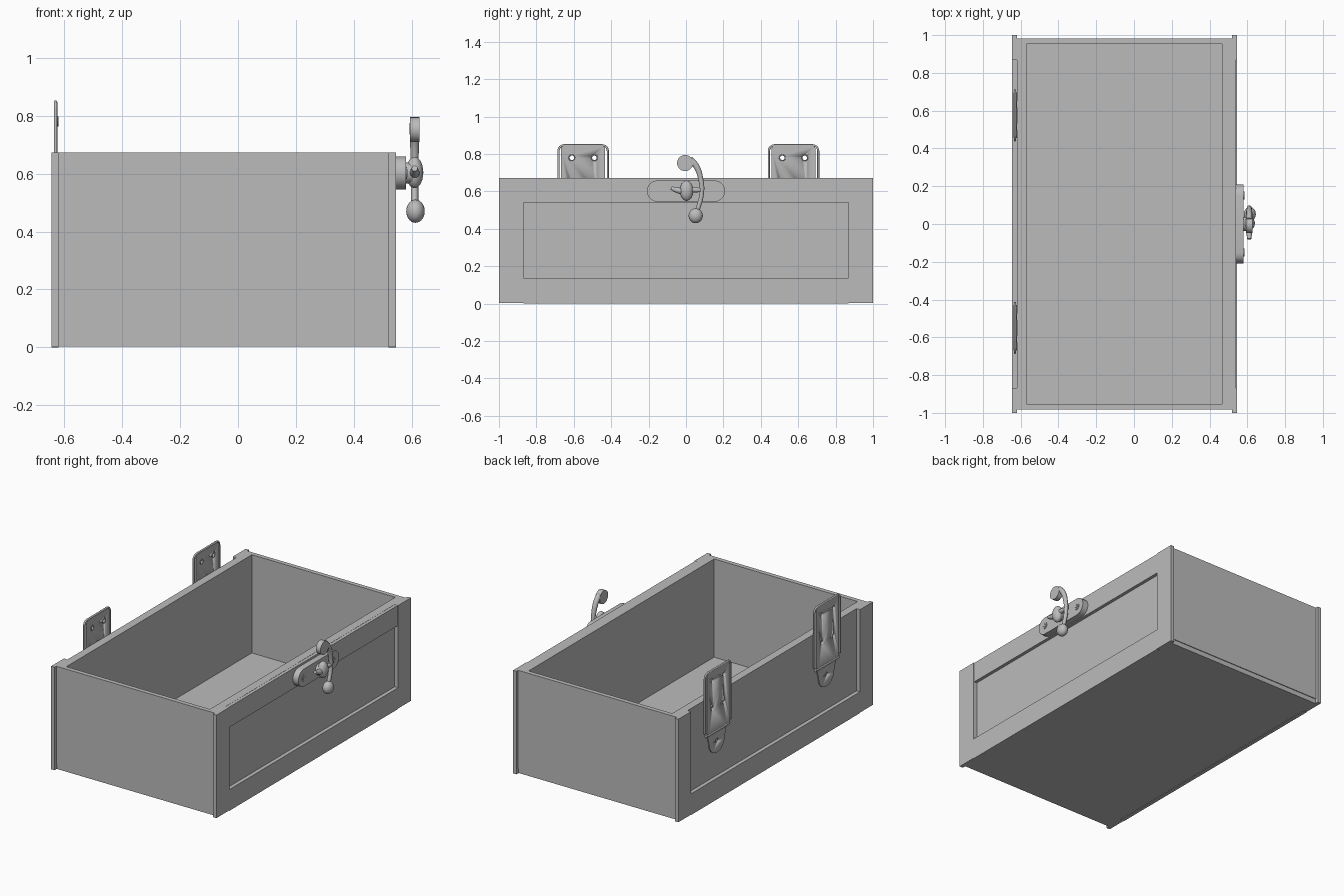
import bpy, math
from mathutils import Vector

cube = bpy.data.objects.get("Cube")
if cube:
    bpy.data.objects.remove(cube, do_unlink=True)

grey = bpy.data.materials.new("plain_grey")
grey.use_nodes = True
colour = (0.5, 0.5, 0.5, 1)
grey.diffuse_color = colour
grey.node_tree.nodes["Principled BSDF"].inputs["Base Color"].default_value = colour


def finish(name, smooth=True):
    ob = bpy.context.object
    ob.name = name
    ob.data.materials.append(grey)
    if smooth:
        bpy.ops.object.shade_smooth_by_angle(angle=math.radians(35))
    return ob


def box(name, x, y, z):
    """Box from (low, high) pairs on each axis."""
    bpy.ops.mesh.primitive_cube_add(size=1, location=[sum(p) / 2 for p in (x, y, z)])
    bpy.context.object.scale = [p[1] - p[0] for p in (x, y, z)]
    bpy.ops.object.transform_apply(location=False, rotation=False)
    return finish(name, False)


def disc(name, x, y, z, r, sides=24):
    """Cylinder lying along x between the pair x."""
    bpy.ops.mesh.primitive_cylinder_add(vertices=sides, radius=r, depth=x[1] - x[0],
                                        location=(sum(x) / 2, y, z), rotation=(0, math.pi / 2, 0))
    return finish(name)


def ball(name, loc, scale):
    bpy.ops.mesh.primitive_uv_sphere_add(segments=24, ring_count=14, radius=1, location=loc)
    bpy.context.object.scale = scale
    return finish(name)


def plate(name, outline, x):
    """Flat sheet: (y, z) outline extruded between the pair x."""
    n = len(outline)
    verts = [(px, y, z) for px in x for y, z in outline]
    faces = [tuple(range(n))[::-1], tuple(range(n, 2 * n))]
    faces += [(i, (i + 1) % n, (i + 1) % n + n, i + n) for i in range(n)]
    mesh = bpy.data.meshes.new(name)
    mesh.from_pydata(verts, [], faces)
    ob = bpy.data.objects.new(name, mesh)
    bpy.context.collection.objects.link(ob)
    bpy.ops.object.select_all(action='DESELECT')
    bpy.context.view_layer.objects.active = ob
    ob.select_set(True)
    return finish(name)


def tube(name, points, r, smooth=True):
    """Round rod through (x, y, z, radius factor) points."""
    cu = bpy.data.curves.new(name, 'CURVE')
    cu.dimensions = '3D'
    cu.bevel_depth = r
    cu.bevel_resolution = 3
    cu.use_fill_caps = True
    if smooth:
        sp = cu.splines.new('BEZIER')
        sp.bezier_points.add(len(points) - 1)
        for p, q in zip(sp.bezier_points, points):
            p.co = q[:3]
            p.radius = q[3]
            p.handle_left_type = p.handle_right_type = 'AUTO'
    else:
        sp = cu.splines.new('POLY')
        sp.points.add(len(points) - 1)
        for p, q in zip(sp.points, points):
            p.co = (*q[:3], 1)
            p.radius = q[3]
    cu.materials.append(grey)
    ob = bpy.data.objects.new(name, cu)
    bpy.context.collection.objects.link(ob)
    return ob


def arc(cy, cz, r, a0, a1, n=10):
    return [(cy + r * math.cos(math.radians(a0 + (a1 - a0) * i / n)),
             cz + r * math.sin(math.radians(a0 + (a1 - a0) * i / n))) for i in range(n + 1)]


TOP, STILE = 0.673, 0.868

# Open box
box("floor", (-0.62, 0.52), (-0.977, 0.977), (0.003, 0.034))
box("back_wall", (-0.62, -0.568), (-0.982, 0.982), (0.034, TOP))
box("latch_wall", (0.465, 0.52), (-0.982, 0.982), (0.034, TOP))
for s, side in ((-1, "right"), (1, "left")):
    box(side + "_end_wall", (-0.568, 0.465), sorted((s * 0.953, s * 0.982)), (0.034, TOP))

# Face frames; the hinge side is open at the top
for face, x0, x1 in (("hinge", -0.645, -0.62), ("latch", 0.52, 0.545)):
    for s, side in ((-1, "right"), (1, "left")):
        box(f"{face}_{side}_stile", (x0, x1), sorted((s * STILE, s)), (0.003, TOP))
    box(face + "_bottom_rail", (x0, x1), (-STILE, STILE), (0, 0.138))
box("latch_top_rail", (0.52, 0.541), (-STILE, STILE), (0.54, TOP - 0.001))

# Hinges
for cy, side in ((-0.55, "right"), (0.575, "left")):
    name = side + "_hinge_"
    w = 0.118
    outline = (arc(cy + w - 0.02, 0.825, 0.02, 0, 90, 5) + arc(cy - w + 0.02, 0.825, 0.02, 90, 180, 5)
               + [(cy - w, 0.45), (cy - 0.095, 0.43), (cy + 0.095, 0.43), (cy + w, 0.45)])
    leaf = plate(name + "leaf", outline, (-0.635, -0.623))
    tongue = plate(name + "tongue", [(cy + w * 0.85, 0.44), (cy - w * 0.85, 0.44)]
                   + arc(cy, 0.37, 0.08, 180, 360, 12), (-0.626, -0.619))
    # Wire bail round the leaf
    b = 0.132
    loop = ([(cy + b, 0.46)] + arc(cy + b - 0.03, 0.817, 0.03, 0, 90, 6)
            + arc(cy - b + 0.03, 0.817, 0.03, 90, 180, 6) + [(cy - b, 0.46)])
    tube(name + "wire", [(-0.63, y, z, 1) for y, z in loop], 0.006, False)
    # Rolled knuckle at the foot of the leaf
    tube(name + "knuckle", [(-0.629, cy - 0.12, 0.44, 1), (-0.629, cy + 0.12, 0.44, 1)], 0.009, False)
    # Screw holes with raised rims
    for i, (dy, z, ob) in enumerate([(-0.06, 0.78, leaf), (0.06, 0.78, leaf), (-0.06, 0.6, leaf),
                                     (0.06, 0.6, leaf), (0, 0.37, tongue)]):
        cutter = disc(f"{name}cutter_{i}", (-0.66, -0.6), cy + dy, z, 0.013, 16)
        cutter.hide_render = True
        cutter.hide_set(True)
        cutter.display_type = 'WIRE'
        mod = ob.modifiers.new("hole", 'BOOLEAN')
        mod.object = cutter
        mod.solver = 'EXACT'
        bpy.context.view_layer.objects.active = ob
        bpy.ops.object.modifier_apply(modifier=mod.name)
        bpy.data.objects.remove(cutter, do_unlink=True)
        bpy.ops.mesh.primitive_torus_add(major_segments=20, minor_segments=6, major_radius=0.015,
                                         minor_radius=0.003, location=(-0.622, cy + dy, z),
                                         rotation=(0, math.pi / 2, 0))
        finish(f"{name}hole_rim_{i}")

# Latch base with slotted screws
CZ = 0.602
base = plate("latch_base", arc(0.152, CZ, 0.057, -90, 90) + arc(-0.152, CZ, 0.057, 90, 270), (0.54, 0.581))
for s, side in ((-1, "right"), (1, "left")):
    disc(side + "_screw_head", (0.575, 0.584), s * 0.152, CZ, 0.021)
    box(side + "_screw_slot_flat", (0.58, 0.586), (s * 0.152 - 0.014, s * 0.152 + 0.014), (CZ - 0.004, CZ + 0.004))
    box(side + "_screw_slot_tall", (0.58, 0.586), (s * 0.152 - 0.004, s * 0.152 + 0.004), (CZ - 0.014, CZ + 0.014))

# Turning handle
disc("latch_spindle", (0.575, 0.605), 0, CZ, 0.036)
ball("latch_hub", (0.61, 0.003, 0.604), (0.03, 0.036, 0.054))
tube("latch_pointer", [(0.61, -0.08, 0.618, 0.7), (0.61, -0.04, 0.605, 1.1), (0.61, 0, 0.598, 1.3)], 0.015)
tube("latch_arm", [(0.61, 0.02, 0.61, 1.2), (0.61, 0.082, 0.607, 0.8)], 0.014)
tube("latch_lever", [(0.61, 0.02, 0.775, 1.2), (0.61, 0.055, 0.735, 1.2), (0.61, 0.08, 0.66, 1),
                     (0.61, 0.084, 0.59, 0.9), (0.61, 0.055, 0.48, 0.9)], 0.014)
disc("lever_thumb_pad", (0.594, 0.627), -0.005, 0.752, 0.043)
ball("lever_knob", (0.613, 0.052, 0.47), (0.032, 0.038, 0.04))
